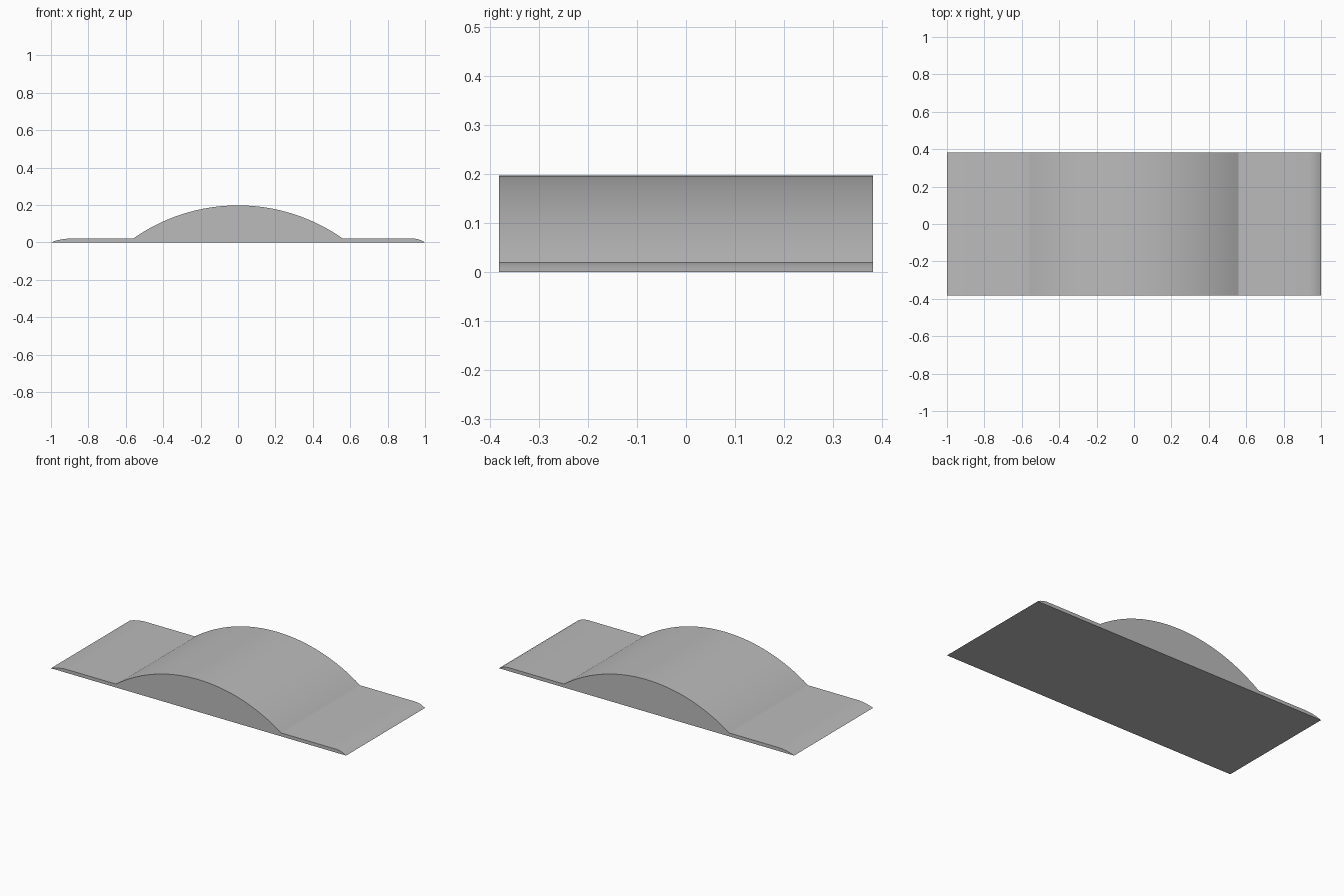
import bpy
import bmesh
from math import sin, cos, asin

cube = bpy.data.objects.get("Cube")
if cube:
    bpy.data.objects.remove(cube, do_unlink=True)

HALF_DEPTH = 0.382
PLATE_Z, CROWN_Z, CHORD = 0.021, 0.198, 0.56
ARC_STEPS = 32

grey = bpy.data.materials.new("plain grey")
grey.use_nodes = True
colour = (0.5, 0.5, 0.5, 1)
grey.diffuse_color = colour
grey.node_tree.nodes["Principled BSDF"].inputs["Base Color"].default_value = colour


def hump_arc():
    """Circular arc rising from the plate to the crown."""
    rise = CROWN_Z - PLATE_Z
    radius = (CHORD ** 2 + rise ** 2) / (2 * rise)
    span = asin(CHORD / radius)
    angles = [span * (2 * i / ARC_STEPS - 1) for i in range(ARC_STEPS + 1)]
    return [(radius * sin(a), CROWN_Z - radius + radius * cos(a)) for a in angles]


# Side profile: rounded left lip, hump, rounded right lip
left_lip = [(-1, 0), (-0.975, 0.009), (-0.945, 0.016), (-0.915, 0.02), (-0.895, PLATE_Z)]
right_lip = [(0.935, PLATE_Z), (0.955, 0.019), (0.98, 0.011), (1, 0)]
profile = left_lip + hump_arc() + right_lip

# Extrude the profile across the depth
bm = bmesh.new()
face = bm.faces.new([bm.verts.new((x, -HALF_DEPTH, z)) for x, z in profile])
result = bmesh.ops.extrude_face_region(bm, geom=[face])
moved = [v for v in result["geom"] if isinstance(v, bmesh.types.BMVert)]
bmesh.ops.translate(bm, verts=moved, vec=(0, 2 * HALF_DEPTH, 0))
bmesh.ops.recalc_face_normals(bm, faces=bm.faces)

mesh = bpy.data.meshes.new("speed_hump")
bm.to_mesh(mesh)
bm.free()
mesh.materials.append(grey)
hump = bpy.data.objects.new("speed_hump", mesh)
bpy.context.collection.objects.link(hump)

# Smooth the curves, keep the hump foot and ends crisp
bpy.ops.object.select_all(action='DESELECT')
hump.select_set(True)
bpy.context.view_layer.objects.active = hump
bpy.ops.object.shade_smooth_by_angle(angle=0.4)
